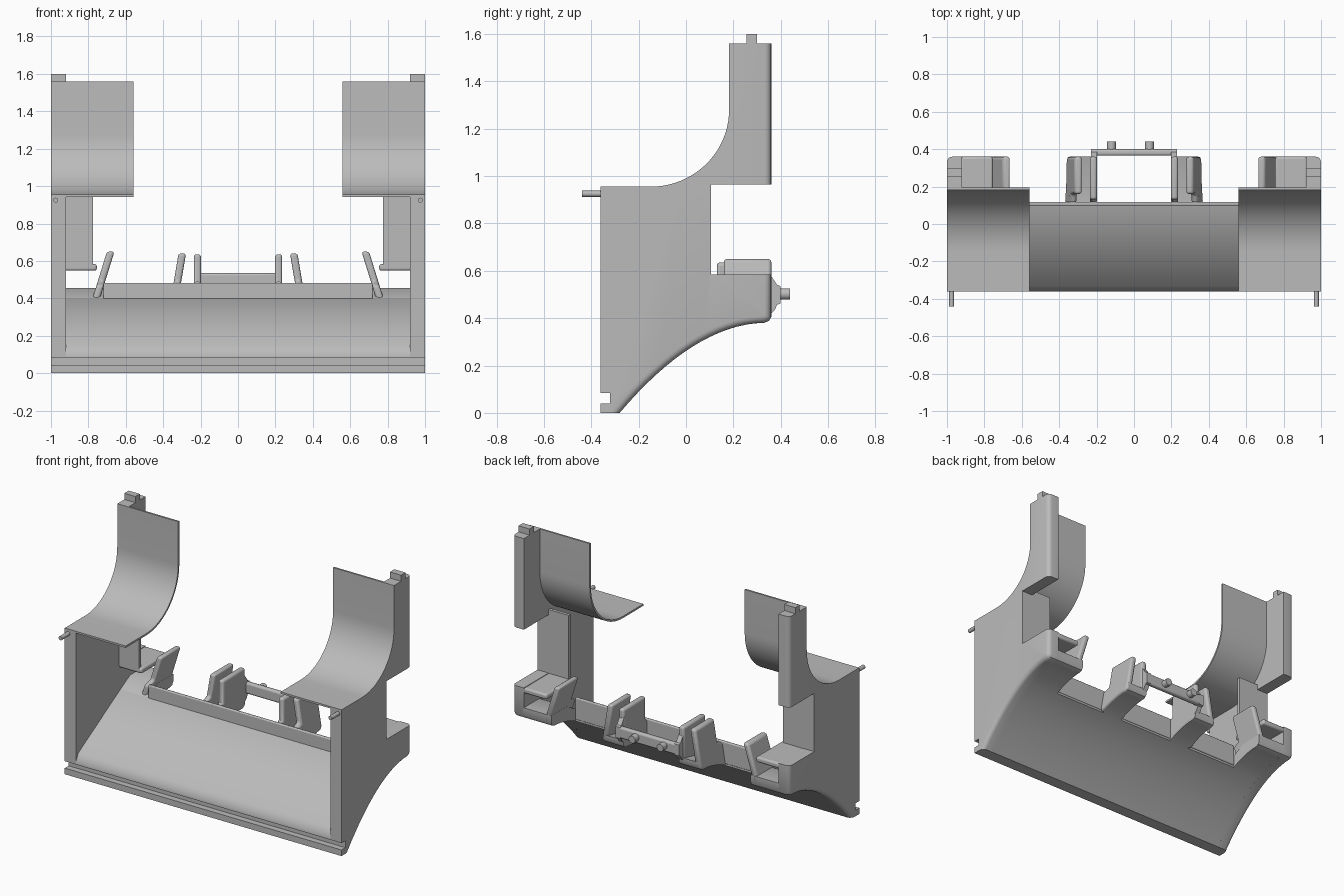
import bpy, bmesh, math
from mathutils import Matrix

cube = bpy.data.objects.get("Cube")
if cube:
    bpy.data.objects.remove(cube, do_unlink=True)

grey = bpy.data.materials.new("plain grey")
grey.use_nodes = True
COLOUR = (0.5, 0.5, 0.5, 1)
grey.diffuse_color = COLOUR
grey.node_tree.nodes["Principled BSDF"].inputs["Base Color"].default_value = COLOUR


def finish(bm, name, bevel=0):
    """Turn a bmesh into a shaded object, with an optional soft edge."""
    bmesh.ops.recalc_face_normals(bm, faces=bm.faces)
    mesh = bpy.data.meshes.new(name)
    bm.to_mesh(mesh)
    bm.free()
    mesh.materials.append(grey)
    obj = bpy.data.objects.new(name, mesh)
    bpy.context.collection.objects.link(obj)
    if bevel:
        mod = obj.modifiers.new("soft edges", "BEVEL")
        mod.width, mod.segments, mod.limit_method = bevel, 3, "ANGLE"
        mod.angle_limit = math.radians(50)
    bpy.ops.object.select_all(action="DESELECT")
    obj.select_set(True)
    bpy.context.view_layer.objects.active = obj
    bpy.ops.object.shade_smooth_by_angle(angle=math.radians(35))


def on_rear_rim(face):
    """True for faces along the rear and the curved underside."""
    n, c = face.normal, face.calc_center_median()
    return n.y > 0.15 or (n.z < -0.3 and c.z < 0.6 and c.y > -0.28)


def slab(name, outline, x0, x1, lean=0, base=0, bevel=0, round_outer=0):
    """Extrude a side (y, z) outline from x0 to x1, leaning sideways with height."""
    bm = bmesh.new()
    face = bm.faces.new([bm.verts.new((x0, y, z)) for y, z in outline])
    ext = bmesh.ops.extrude_face_region(bm, geom=[face])["geom"]
    for v in ext:
        if isinstance(v, bmesh.types.BMVert):
            v.co.x = x1
    for v in bm.verts:
        v.co.x += lean * (v.co.z - base)
    bmesh.ops.recalc_face_normals(bm, faces=bm.faces)
    bm.normal_update()
    if round_outer:
        rim = [e for e in bm.edges
               if all(abs(v.co.x - x1) < 1e-5 for v in e.verts)
               and any(on_rear_rim(f) for f in e.link_faces)]
        bmesh.ops.bevel(bm, geom=rim, offset=round_outer, segments=4,
                        profile=0.5, affect="EDGES", clamp_overlap=True)
    finish(bm, name, bevel)


def box(name, x0, x1, y0, y1, z0, z1, bevel=0):
    slab(name, [(y0, z0), (y1, z0), (y1, z1), (y0, z1)], x0, x1, bevel=bevel)


def pin(name, x, z, y0, y1, radius):
    bm = bmesh.new()
    bmesh.ops.create_cone(bm, cap_ends=True, segments=20, radius1=radius,
                          radius2=radius, depth=y1 - y0)
    bm.transform(Matrix.Translation((x, (y0 + y1) / 2, z))
                 @ Matrix.Rotation(math.pi / 2, 4, "X"))
    finish(bm, name)


def under(y):
    """Height of the curved underside at depth y."""
    t = min((y + 0.28) / 0.61, 1)
    return 0.38 * (1 - (1 - t) ** 1.9)


def underside(y0, y1, steps=16):
    return [(y, under(y)) for y in (y0 + (y1 - y0) * i / steps for i in range(steps + 1))]


def sweep(inset, steps=20):
    """Curve of the upper plate, from the front edge up to the top."""
    arc = [math.pi / 2 * i / steps for i in range(steps + 1)]
    return ([(-0.36, 0.955 - inset)]
            + [(-0.15 + (0.332 + inset) * math.sin(a),
                1.28 - (0.325 + inset) * math.cos(a)) for a in arc]
            + [(0.182 + inset, 1.56)])


# Shared outlines
groove = [(-0.36, 0.085), (-0.32, 0.085), (-0.32, 0.04), (-0.36, 0.04), (-0.36, 0)]
heel = [(0.35, 0.388), (0.36, 0.405)]
wall = (groove + underside(-0.28, 0.33) + heel
        + [(0.36, 0.585), (0.105, 0.585), (0.105, 0.965), (0.36, 0.965), (0.36, 1.56)]
        + sweep(0)[::-1])
tray = (groove + underside(-0.28, 0.112)
        + [(0.112, 0.40), (0.1, 0.40), (-0.335, 0.15), (-0.36, 0.10)])
corner = underside(0.1, 0.33) + heel + [(0.36, 0.455), (0.2, 0.455), (0.1, 0.40)]
cradle = underside(0.1, 0.33) + heel + [(0.36, 0.435), (0.2, 0.40), (0.1, 0.40)]
foot = [(0.35, 0.41), (0.375, 0.435), (0.385, 0.457), (0.4, 0.462),
        (0.4, 0.535), (0.385, 0.54), (0.372, 0.56), (0.35, 0.59)]


def fin_outline(front, top):
    return (underside(0.11, 0.33, 8) + heel
            + [(0.36, top), (front, top), (front, 0.49), (0.11, 0.47)])


# Sloped tray with its raised rear lip
slab("tray_floor", tray, -0.92, 0.92)
box("tray_rear_lip", -0.72, 0.72, 0.098, 0.118, 0.34, 0.482, bevel=0.006)

# Mirrored side parts
for side, s in (("left", 1), ("right", -1)):
    slab(side + "_side_wall", wall, s * 0.92, s, round_outer=0.028)
    slab(side + "_curved_plate", sweep(0) + sweep(0.012)[::-1], s * 0.56, s * 0.92)
    box(side + "_post_peg", s * 0.92, s, 0.255, 0.30, 1.55, 1.6)
    pin(side + "_front_pin", s * 0.975, 0.925, -0.44, -0.35, 0.013)
    box(side + "_rear_panel", s * 0.775, s * 0.925, 0.085, 0.105, 0.56, 1.0)
    box(side + "_shelf", s * 0.755, s * 0.925, 0.085, 0.36, 0.548, 0.584, bevel=0.012)
    slab(side + "_corner_floor", corner, s * 0.72, s * 0.925)
    slab(side + "_corner_fin", fin_outline(0.16, 0.65), s * 0.735, s * 0.775,
         lean=-s * 0.31, base=0.41, bevel=0.014)
    slab(side + "_cradle_floor", cradle, s * 0.2, s * 0.345)
    slab(side + "_cradle_outer_fin", fin_outline(0.16, 0.64), s * 0.305, s * 0.345,
         lean=-s * 0.17, base=0.48, bevel=0.014)
    slab(side + "_cradle_inner_fin", fin_outline(0.13, 0.635), s * 0.198, s * 0.236,
         bevel=0.014)
    # Flared foot joining the inner fin to the rear bar
    slab(side + "_bar_foot", foot, s * 0.198, s * 0.23)

# Rear bar with its two round pins
box("rear_bar", -0.23, 0.23, 0.365, 0.4, 0.462, 0.535, bevel=0.012)
for side, x in (("right", -0.12), ("left", 0.083)):
    pin(side + "_bar_pin", x, 0.502, 0.39, 0.44, 0.024)
